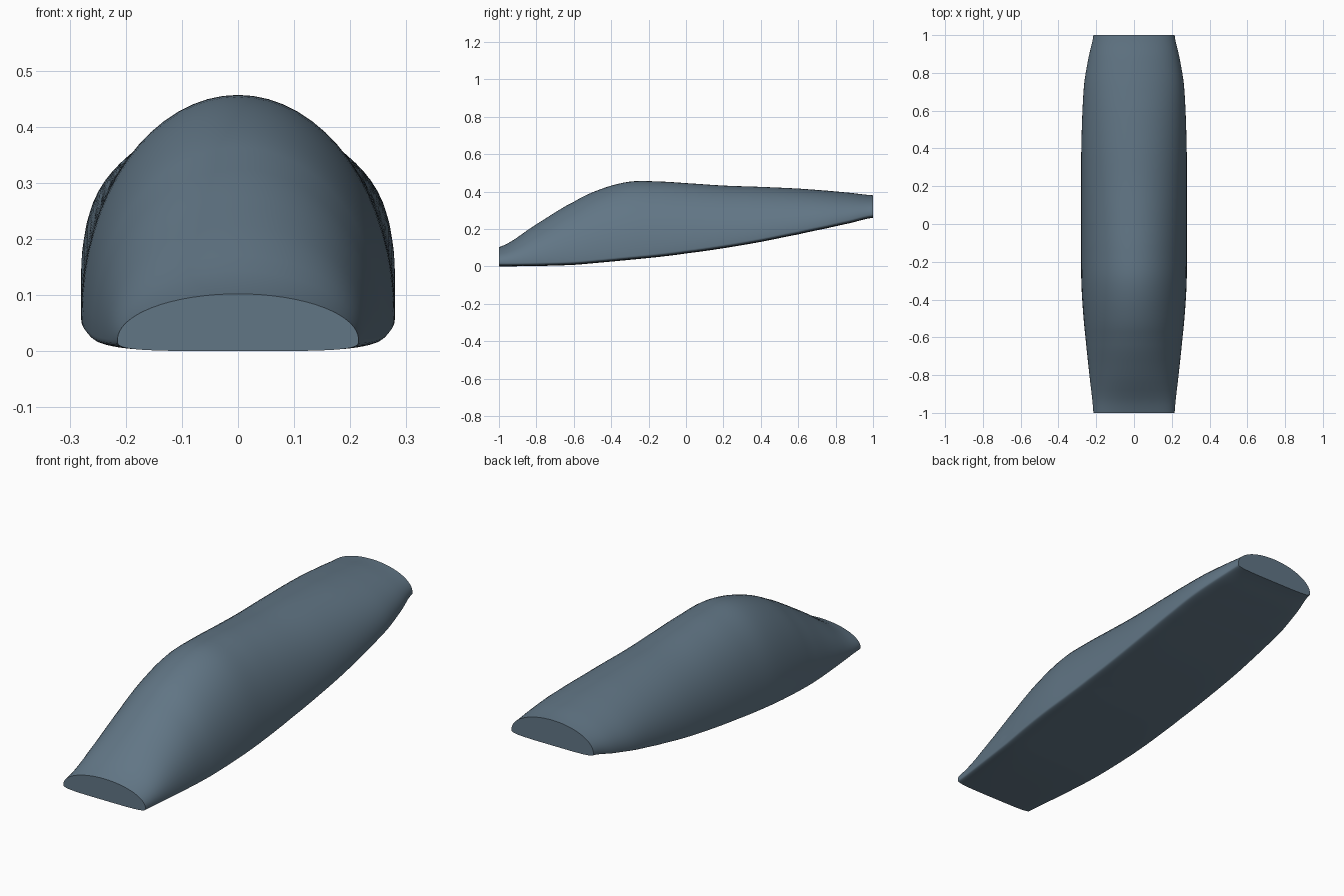
import bpy
import bmesh
import math

if "Cube" in bpy.data.objects:
    bpy.data.objects.remove(bpy.data.objects["Cube"], do_unlink=True)

SIDES = 64       # points around each section
STEPS = 5        # rings between neighbouring stations
EDGE = 0.02      # height of the rounded lower edge

# Stations along the hull: y, bottom z, top z, half width
STATIONS = [
    (-1.0, 0.0, 0.102, 0.215),
    (-0.8, 0.002, 0.225, 0.236),
    (-0.6, 0.008, 0.345, 0.257),
    (-0.45, 0.021, 0.415, 0.271),
    (-0.3, 0.035, 0.453, 0.279),
    (-0.15, 0.05, 0.454, 0.28),
    (0.0, 0.069, 0.445, 0.28),
    (0.2, 0.097, 0.432, 0.28),
    (0.4, 0.131, 0.425, 0.279),
    (0.6, 0.171, 0.416, 0.273),
    (0.75, 0.203, 0.405, 0.263),
    (0.88, 0.232, 0.393, 0.241),
    (1.0, 0.26, 0.38, 0.215),
]


def make_material(name, color):
    mat = bpy.data.materials.new(name)
    mat.use_nodes = True
    mat.diffuse_color = color
    mat.node_tree.nodes["Principled BSDF"].inputs["Base Color"].default_value = color
    return mat


def spline(a, b, c, d, t):
    """Smooth curve from b to c, guided by the neighbours a and d."""
    return b + 0.5 * t * (c - a + t * (2 * a - 5 * b + 4 * c - d
                                       + t * (3 * (b - c) + d - a)))


def smooth_stations():
    last = len(STATIONS) - 1
    for i in range(last):
        near = [STATIONS[min(max(i + k, 0), last)] for k in (-1, 0, 1, 2)]
        for s in range(STEPS):
            t = s / STEPS
            y = near[1][0] + t * (near[2][0] - near[1][0])
            yield (y, *(spline(*(p[j] for p in near), t) for j in (1, 2, 3)))
    yield STATIONS[last]


def section(bm, y, bottom, top, half_width):
    """Half ellipse above a flat belly with rounded lower edges."""
    ring = []
    waist = bottom + EDGE
    for k in range(SIDES):
        angle = 2 * math.pi * k / SIDES
        c, s = math.cos(angle), math.sin(angle)
        if s >= 0:
            x, z = half_width * c, waist + (top - waist) * s
        else:
            x = half_width * math.copysign(math.sqrt(abs(c)), c)
            z = waist - EDGE * math.sqrt(-s)
        ring.append(bm.verts.new((x, y, z)))
    return ring


# Hull: lofted sections, closed at both ends
bm = bmesh.new()
rings = [section(bm, *station) for station in smooth_stations()]
for front, back in zip(rings, rings[1:]):
    for k in range(SIDES):
        n = (k + 1) % SIDES
        bm.faces.new((front[k], front[n], back[n], back[k]))
bm.faces.new(rings[0])
bm.faces.new(rings[-1])
bmesh.ops.recalc_face_normals(bm, faces=bm.faces)

mesh = bpy.data.meshes.new("hull")
bm.to_mesh(mesh)
bm.free()
mesh.materials.append(make_material("slate blue", (0.12, 0.18, 0.235, 1)))
hull = bpy.data.objects.new("hull", mesh)
bpy.context.collection.objects.link(hull)

bpy.context.view_layer.objects.active = hull
hull.select_set(True)
bpy.ops.object.shade_smooth_by_angle(angle=math.radians(40))
